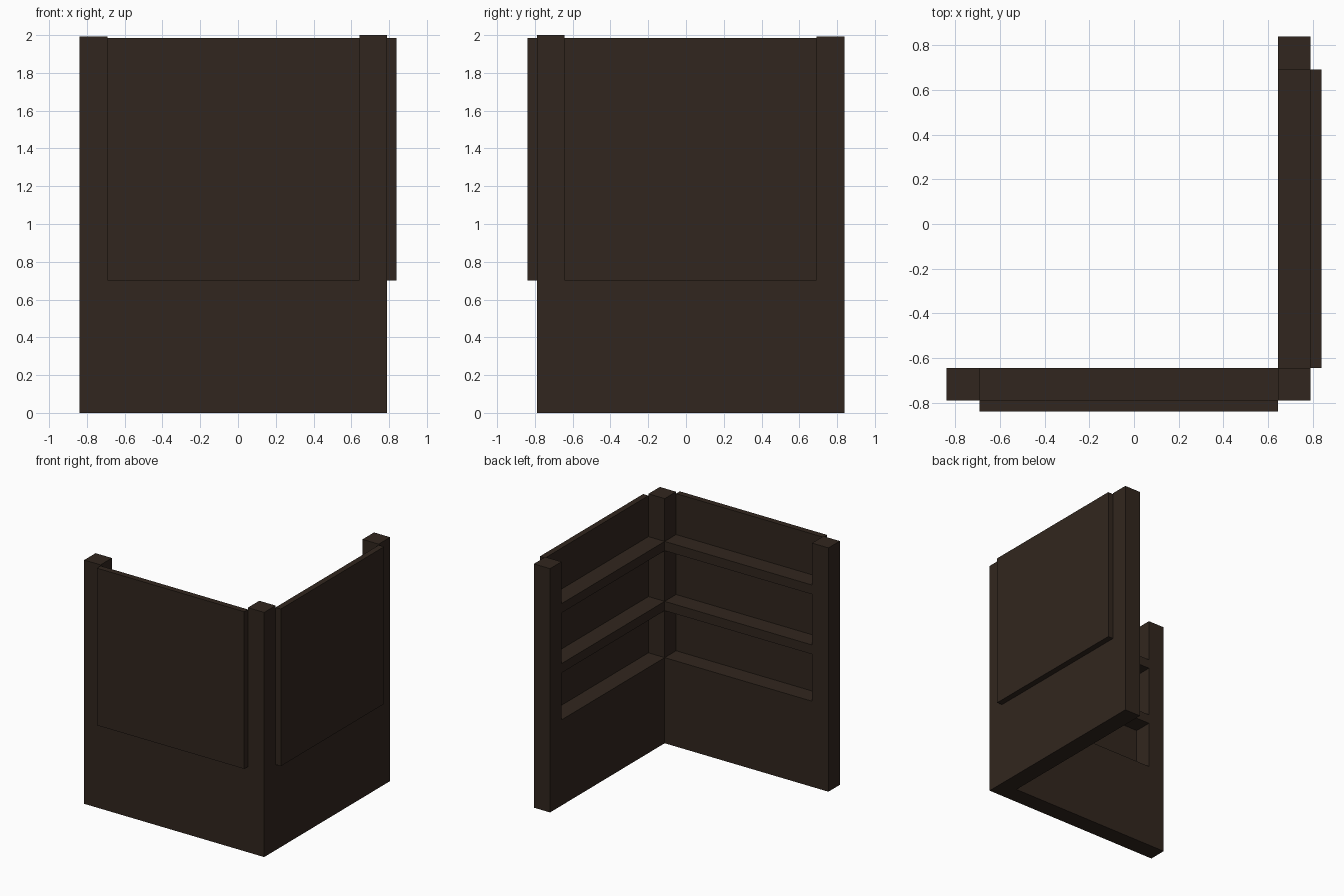
import bpy, bmesh

if "Cube" in bpy.data.objects:
    bpy.data.objects.remove(bpy.data.objects["Cube"])

wood = bpy.data.materials.new("dark_wood")
wood.diffuse_color = (0.031, 0.0195, 0.013, 1)
wood.use_nodes = True
wood.node_tree.nodes["Principled BSDF"].inputs["Base Color"].default_value = wood.diffuse_color

# Plan positions: the wall runs from its free end to the shared corner post
END, END_IN, CORNER_IN, CORNER_OUT, SKIN = -0.838, -0.69, 0.643, 0.79, 0.838
BASE_TOP = 0.70


def prism(name, outline, z0, z1):
    """Extrude a plan outline from z0 to z1."""
    bm = bmesh.new()
    face = bm.faces.new([bm.verts.new((x, y, z0)) for x, y in outline])
    top = bmesh.ops.extrude_face_region(bm, geom=[face])["geom"]
    for v in top:
        if isinstance(v, bmesh.types.BMVert):
            v.co.z = z1
    bmesh.ops.recalc_face_normals(bm, faces=bm.faces)
    mesh = bpy.data.meshes.new(name)
    bm.to_mesh(mesh)
    bm.free()
    mesh.materials.append(wood)
    obj = bpy.data.objects.new(name, mesh)
    bpy.context.collection.objects.link(obj)
    return obj


def wall_box(name, side, along, depth, z0, z1):
    """Box on the front wall, or mirrored across the diagonal for the right wall."""
    (a0, a1), (d0, d1) = along, depth
    pts = [(a0, -d0), (a1, -d0), (a1, -d1), (a0, -d1)]
    if side == "right":
        pts = [(-y, -x) for x, y in pts]
    return prism(f"{side}_{name}", pts, z0, z1)


# Solid L-shaped lower wall
prism("lower_wall", [(END, -CORNER_OUT), (CORNER_OUT, -CORNER_OUT), (CORNER_OUT, -END),
                     (CORNER_IN, -END), (CORNER_IN, -CORNER_IN), (END, -CORNER_IN)],
      0, BASE_TOP)

# Corner post, slightly taller than the end posts
wall_box("corner_post", "front", (CORNER_IN, CORNER_OUT), (CORNER_IN, CORNER_OUT), BASE_TOP, 2.0)

for side in ("front", "right"):
    # Free end post
    wall_box("end_post", side, (END, END_IN), (CORNER_IN, CORNER_OUT), BASE_TOP, 1.993)
    # Outer cladding panel
    wall_box("panel", side, (END_IN, CORNER_IN), (CORNER_OUT, SKIN), BASE_TOP, 1.985)
    # Horizontal rails behind the panel
    for i, top in enumerate((1.16, 1.65)):
        wall_box(f"rail_{i + 1}", side, (END_IN, CORNER_IN), (CORNER_IN, CORNER_OUT), top - 0.076, top)
